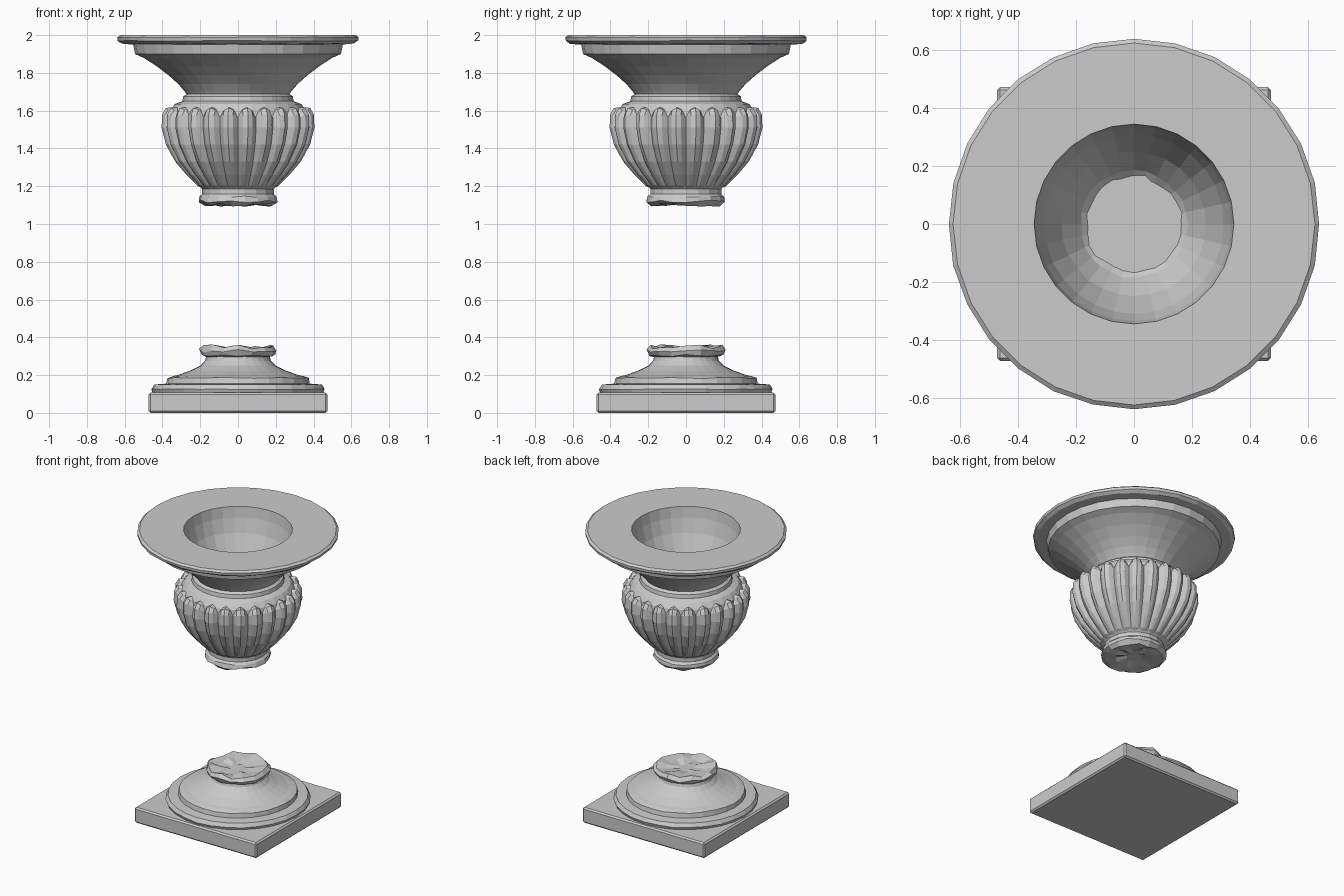
import bpy, bmesh, math, random

random.seed(7)


def lathe(name, profile, sides, cap_bottom=True, cap_top=True, radius_fn=None):
    """Revolve rows of (radius, z, extra) around z; extra = jitter or flute depth."""
    bm = bmesh.new()
    rings = []
    for row in profile:
        r, z = row[:2]
        extra = row[2] if len(row) > 2 else 0
        ring = []
        for i in range(sides):
            a = 2 * math.pi * i / sides
            if radius_fn:
                rr, zz = radius_fn(i, r, z, extra)
            else:
                rr = r + random.uniform(-1, 1) * extra * 0.5
                zz = z + random.uniform(-1, 1) * extra
            ring.append(bm.verts.new((rr * math.cos(a), rr * math.sin(a), zz)))
        rings.append(ring)
    for low, high in zip(rings, rings[1:]):
        for i in range(sides):
            j = (i + 1) % sides
            bm.faces.new((low[i], low[j], high[j], high[i]))
    if cap_bottom:
        bm.faces.new(rings[0][::-1])
    if cap_top:
        bm.faces.new(rings[-1])
    bmesh.ops.recalc_face_normals(bm, faces=bm.faces)
    mesh = bpy.data.meshes.new(name)
    bm.to_mesh(mesh)
    bm.free()
    obj = bpy.data.objects.new(name, mesh)
    bpy.context.collection.objects.link(obj)
    return obj


# Square plinth with softened edges
bpy.ops.mesh.primitive_cube_add(size=1, location=(0, 0, 0.054))
plinth = bpy.context.object
plinth.name = "plinth"
plinth.scale = (0.945, 0.945, 0.108)
bpy.ops.object.transform_apply(location=False, rotation=False, scale=True)
bevel = plinth.modifiers.new("worn_edges", "BEVEL")
bevel.width = 0.01
bevel.segments = 1

# Stepped round foot on the plinth
lathe("foot", [
    (0.45, 0.10), (0.46, 0.125, 0.003), (0.445, 0.15), (0.38, 0.155),
    (0.375, 0.185, 0.004), (0.345, 0.195), (0.32, 0.20), (0.25, 0.225),
    (0.20, 0.25), (0.175, 0.275), (0.165, 0.31)], 28)

# Broken stump of the stem on the foot
lathe("lower_broken_stem", [
    (0.165, 0.295), (0.195, 0.305, 0.006), (0.205, 0.33, 0.012),
    (0.19, 0.35, 0.012), (0.12, 0.345, 0.012), (0.05, 0.335, 0.01)], 16)

# Broken collar below the bowl
lathe("upper_broken_stem", [
    (0.05, 1.115, 0.01), (0.12, 1.105, 0.012), (0.185, 1.10, 0.01),
    (0.21, 1.12, 0.008), (0.205, 1.145, 0.005), (0.19, 1.158),
    (0.19, 1.185), (0.205, 1.20), (0.20, 1.22)], 18)


# Bowl with rounded gadroons, scalloped at the upper end
def flute(i, r, z, depth):
    lobe = (0.0, 0.75, 1.0, 0.75)[i % 4]
    return r - depth * (1 - lobe), z - max(0, z - 1.56) * 0.8 * (1 - lobe)


lathe("fluted_bowl", [
    (0.19, 1.19, 0), (0.22, 1.205, 0.008), (0.275, 1.26, 0.018),
    (0.335, 1.33, 0.027), (0.385, 1.42, 0.034), (0.408, 1.51, 0.037),
    (0.405, 1.58, 0.037), (0.385, 1.615, 0.035), (0.35, 1.617, 0.012)],
    96, radius_fn=flute)

# Smooth shoulder above the gadroons
lathe("shoulder", [
    (0.365, 1.57), (0.36, 1.60), (0.335, 1.635), (0.295, 1.65), (0.29, 1.675),
    (0.27, 1.69)], 28, cap_bottom=False, cap_top=False)

# Flared neck, wide rim and hollow interior as one skin
lathe("neck_rim_and_hollow", [
    (0.27, 1.685), (0.285, 1.705), (0.315, 1.74), (0.365, 1.785),
    (0.43, 1.835), (0.50, 1.88), (0.545, 1.90), (0.555, 1.95),
    (0.615, 1.955, 0.003), (0.637, 1.97, 0.003), (0.64, 1.988, 0.002),
    (0.625, 2.0), (0.345, 1.998), (0.335, 1.925), (0.31, 1.83),
    (0.25, 1.69, 0.006), (0.185, 1.59, 0.008), (0.12, 1.53)],
    28, cap_bottom=False)
